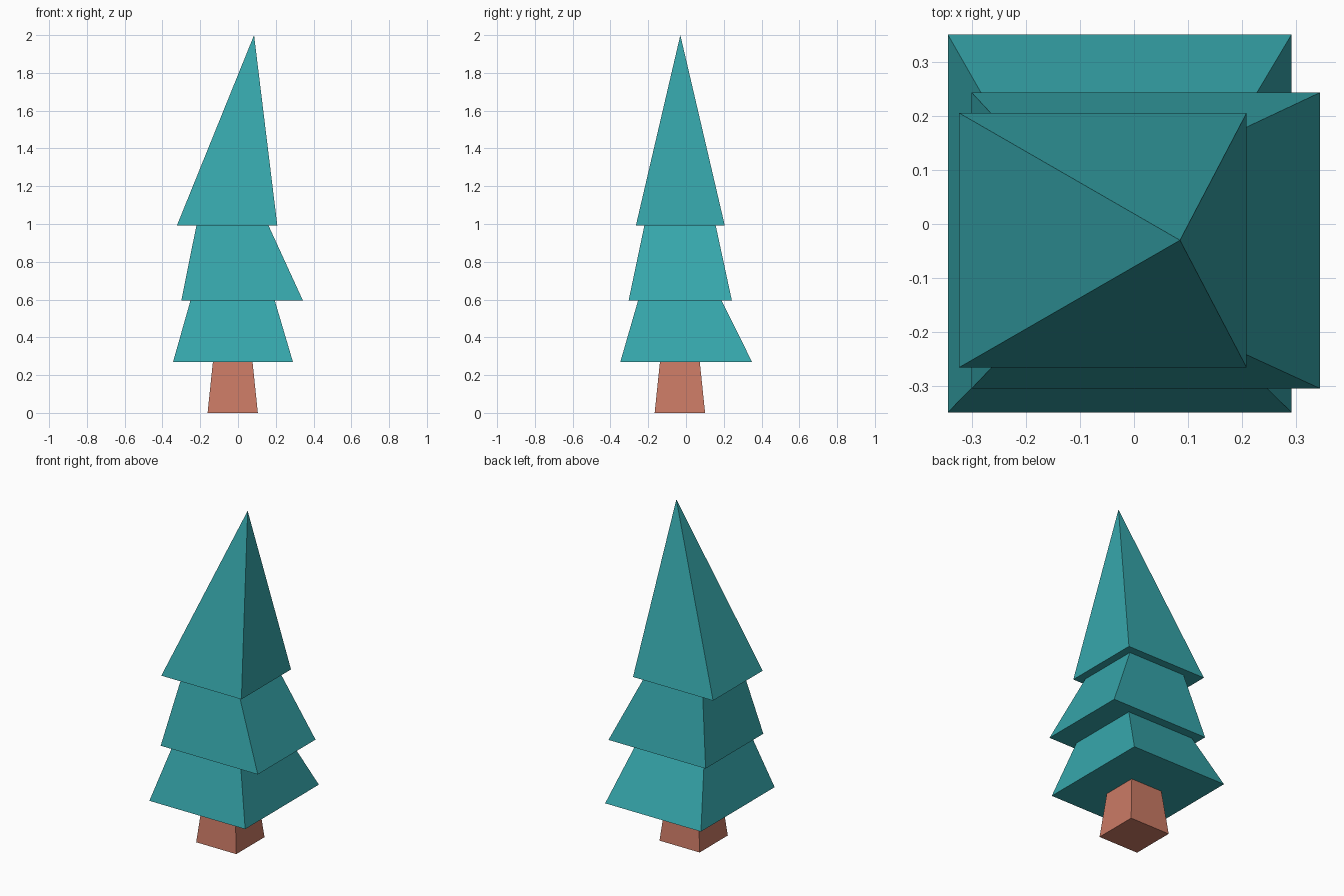
import bpy, bmesh

if "Cube" in bpy.data.objects:
    bpy.data.objects.remove(bpy.data.objects["Cube"])


def material(name, color):
    m = bpy.data.materials.new(name)
    m.diffuse_color = color
    m.use_nodes = True
    m.node_tree.nodes["Principled BSDF"].inputs["Base Color"].default_value = m.diffuse_color
    return m


def ring(bm, z, x0, x1, y0, y1):
    return [bm.verts.new((x, y, z)) for x, y in ((x0, y0), (x1, y0), (x1, y1), (x0, y1))]


def tier(name, mat, base, top):
    """Skewed four-sided block; a 3-value top is a pointed tip, otherwise a rectangle
    (left open, since the part above closes it)."""
    bm = bmesh.new()
    low = ring(bm, *base)
    if len(top) == 3:
        tip = bm.verts.new(top)
        for i in range(4):
            bm.faces.new((low[i], low[(i + 1) % 4], tip))
    else:
        high = ring(bm, *top)
        for i in range(4):
            j = (i + 1) % 4
            bm.faces.new((low[i], low[j], high[j], high[i]))
    bm.faces.new(low[::-1])
    mesh = bpy.data.meshes.new(name)
    bm.to_mesh(mesh)
    bm.free()
    mesh.materials.append(mat)
    obj = bpy.data.objects.new(name, mesh)
    bpy.context.collection.objects.link(obj)


bark = material("bark", (0.59, 0.195, 0.13, 1))
needles = material("needles", (0.037, 0.385, 0.41, 1))

# Trunk: (z, x min, x max, y min, y max) at bottom and top
tier("trunk", bark, (0, -0.161, 0.105, -0.166, 0.101), (0.269, -0.133, 0.077, -0.138, 0.073))
# Foliage from bottom to top
tier("lower_branches", needles, (0.269, -0.344, 0.291, -0.348, 0.35), (0.594, -0.252, 0.195, -0.254, 0.189))
tier("middle_branches", needles, (0.594, -0.3, 0.344, -0.304, 0.243), (0.993, -0.22, 0.161, -0.22, 0.157))
tier("upper_branches", needles, (0.993, -0.323, 0.208, -0.265, 0.205), (0.085, -0.03, 2.0))
